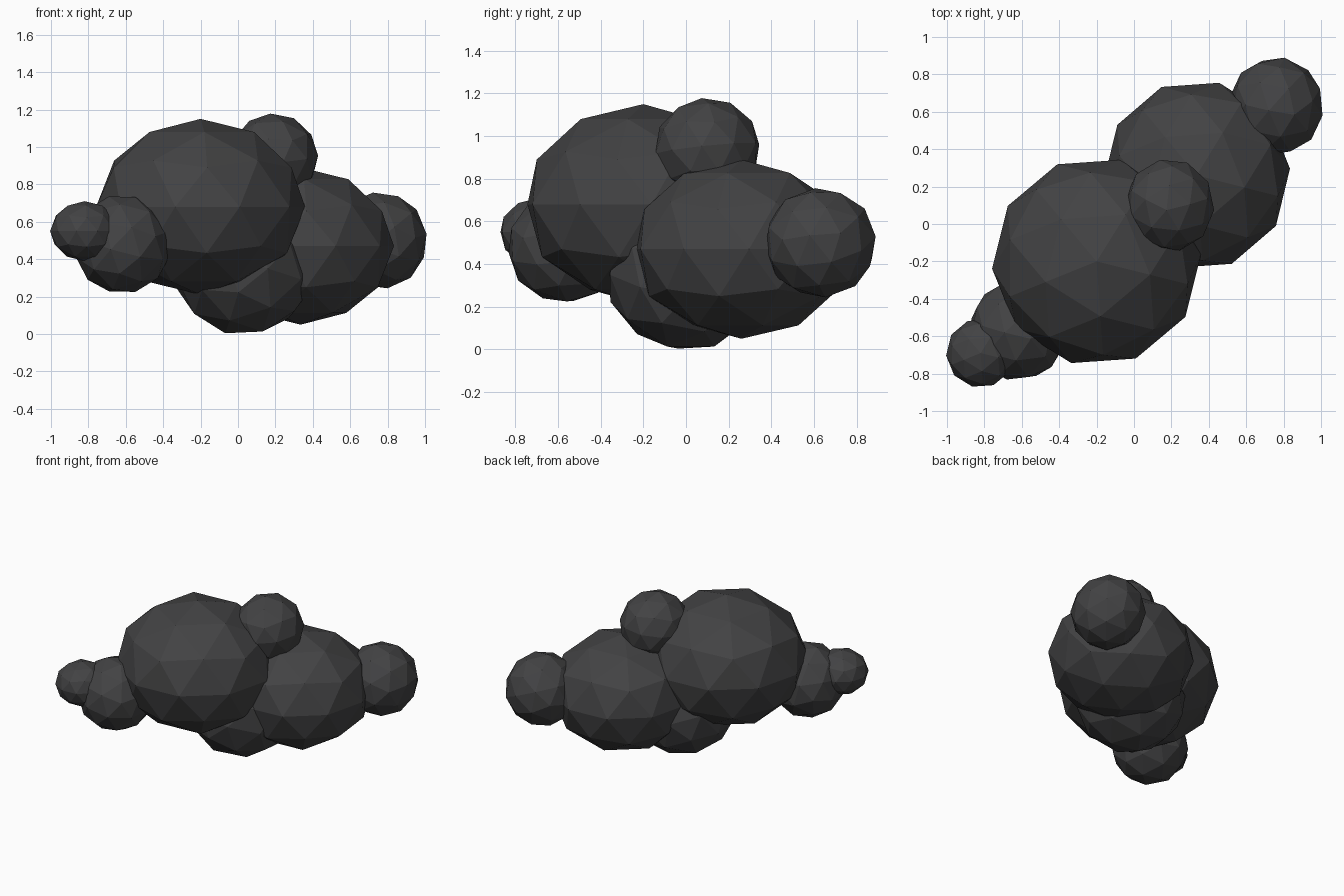
import bpy
from math import radians
from mathutils import Euler

cube = bpy.data.objects.get("Cube")
if cube:
    bpy.data.objects.remove(cube, do_unlink=True)

smoke = bpy.data.materials.new("charcoal grey")
smoke.use_nodes = True
colour = (0.055, 0.055, 0.057, 1)
smoke.diffuse_color = colour
smoke.node_tree.nodes["Principled BSDF"].inputs["Base Color"].default_value = colour


def puff(name, centre, radii, turn):
    """A faceted ball, turned in degrees first and then stretched to its radii."""
    bpy.ops.mesh.primitive_ico_sphere_add(subdivisions=2, radius=1, location=centre)
    ball = bpy.context.object
    ball.name = name
    ball.data.transform(Euler([radians(a) for a in turn]).to_matrix().to_4x4())
    ball.scale = radii
    ball.data.materials.append(smoke)
    bpy.ops.object.shade_flat()


# Two main puffs
puff("large_puff", (-0.20, -0.20, 0.68), (0.56, 0.56, 0.47), (0, 0, -14))
puff("middle_puff", (0.335, 0.26, 0.47), (0.50, 0.51, 0.42), (0, 0, -14))

# Puffs above and below the join
puff("top_puff", (0.19, 0.10, 0.94), (0.24, 0.25, 0.24), (5, -5, 12))
puff("bottom_puff", (0.03, 0.0, 0.35), (0.38, 0.38, 0.36), (0, 16, 20))

# Trailing puffs at both ends
puff("back_end_puff", (0.76, 0.63, 0.50), (0.255, 0.265, 0.26), (20, 15, 30))
puff("front_end_puff", (-0.62, -0.57, 0.48), (0.265, 0.27, 0.265), (15, 10, 25))
puff("small_tip_puff", (-0.82, -0.69, 0.55), (0.185, 0.185, 0.16), (0, 0, -14))
